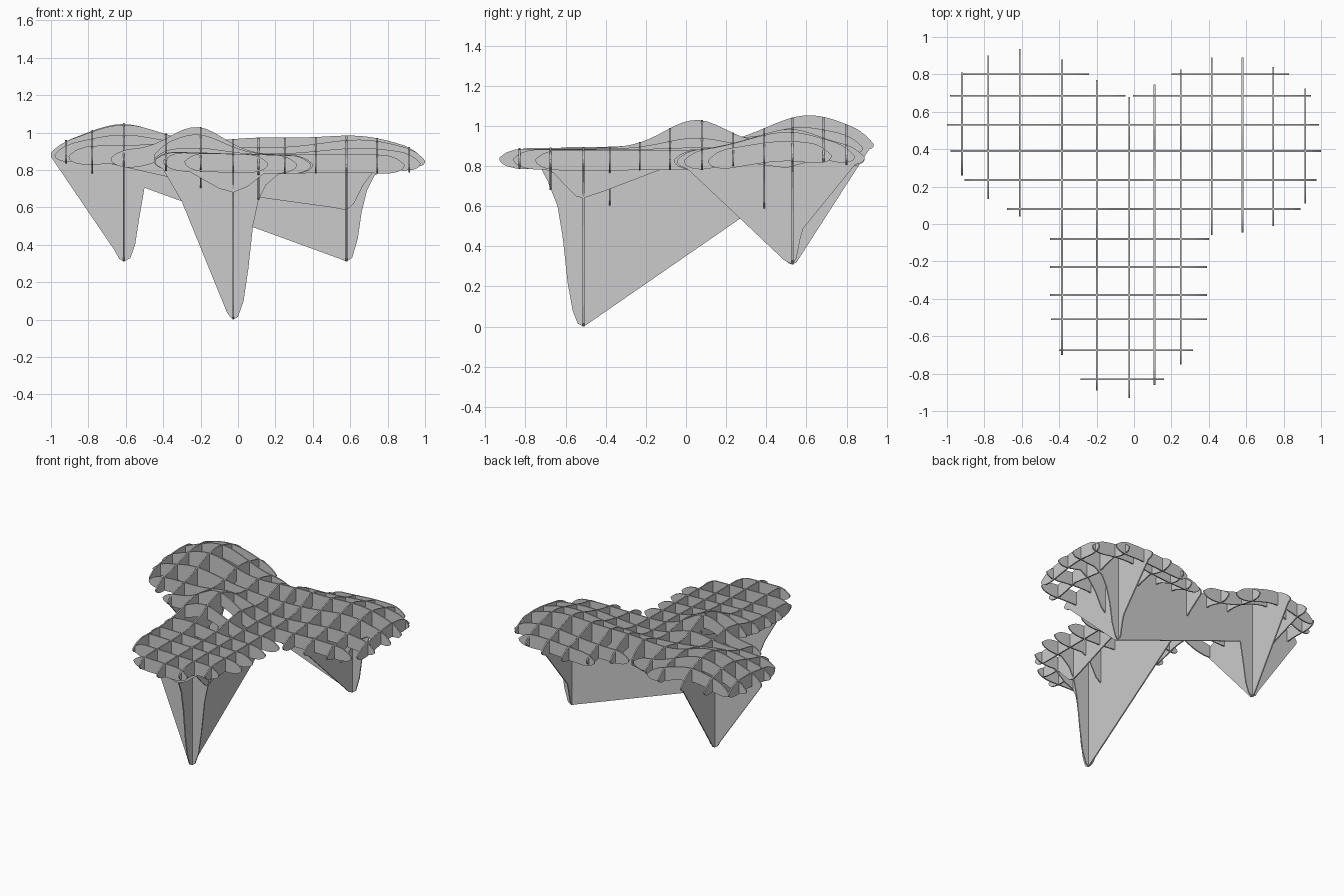
import bpy, math

THICK = 0.009


def bump(x, y, cx, cy, wx, wy, h):
    return h * math.exp(-((x - cx) / wx) ** 2 - ((y - cy) / wy) ** 2)


def canopy(x, y):
    """Height of the rolling upper surface."""
    return (0.885 - 0.025 * x
            + bump(x, y, -0.61, 0.62, 0.30, 0.31, 0.15)    # left crown
            + bump(x, y, -0.22, 0.05, 0.20, 0.22, 0.14)    # middle crown
            + bump(x, y, 0.68, 0.50, 0.33, 0.31, 0.10)     # right crown
            + bump(x, y, 0.12, 0.53, 0.40, 0.14, 0.085))   # bridge ridge


def lerp(profile, u):
    for (a, za), (b, zb) in zip(profile, profile[1:]):
        if a <= u <= b:
            return za + (zb - za) * (u - a) / (b - a)
    return 9.0


def slat(name, axis, pos, lo, hi, profile=()):
    """Upright sheet: canopy top, rounded ends, optional deep lower edge."""
    n = 40
    us = {round(lo + (hi - lo) * i / n, 4) for i in range(n + 1)}
    for e in (0.002, 0.008, 0.02, 0.035):
        us |= {round(lo + e, 4), round(hi - e, 4)}
    us |= {round(p[0], 4) for p in profile if lo < p[0] < hi}
    verts, faces = [], []
    for u in sorted(us):
        x, y = (u, pos) if axis == 'x' else (pos, u)
        t = canopy(x, y)
        k = 1 - min(min(u - lo, hi - u) / 0.12, 1)
        top = t - 0.045 * k ** 2.5
        low = t - 0.05 - 0.05 * math.sqrt(max(0, 1 - k * k))
        low = min(low, lerp(profile, u))
        verts += [(x, y, top), (x, y, min(low, top - 0.004))]
    for i in range(0, len(verts) - 2, 2):
        faces.append((i, i + 1, i + 3, i + 2))
    me = bpy.data.meshes.new(name)
    me.from_pydata(verts, [], faces)
    ob = bpy.data.objects.new(name, me)
    bpy.context.collection.objects.link(ob)
    mod = ob.modifiers.new("thickness", 'SOLIDIFY')
    mod.thickness = THICK
    mod.offset = 0


# lower edges of the cross slats (x, z)
cross_low = {
    0.53: [(-1, .87), (-.66, .37), (-.635, .325), (-.61, .31), (-.575, .33),
           (-.55, .4), (-.53, .53), (-.5, .705), (.545, .325), (.58, .31),
           (.61, .33), (.64, .43), (.66, .57), (.69, .69), (.73, .77),
           (.8, .81), (.97, .825)],
    0.39: [(-.8, .86), (-.65, .825), (.1, .655), (.5, .6), (.58, .585),
           (.62, .62), (.67, .72), (.73, .8), (.8, .84)],
    -0.38: [(-.45, .87), (-.06, .61), (-.025, .6), (.02, .63), (.08, .74), (.2, .83)],
    -0.51: [(-.44, .87), (-.3, .63), (-.06, .04), (-.04, .012), (-.025, 0),
            (0, .015), (.03, .1), (.055, .27), (.08, .5), (.11, .64),
            (.15, .72), (.22, .78), (.37, .83)],
    -0.675: [(-.39, .88), (-.33, .83), (-.1, .70), (-.025, .68), (.05, .71),
             (.15, .79), (.25, .84)],
}

# lower edges of the long slats (y, z)
long_low = {
    -0.78: [(.2, .88), (.53, .78), (.87, .9)],
    -0.61: [(.04, .85), (.49, .34), (.51, .315), (.53, .31), (.55, .32), (.57, .35), (.93, .91)],
    -0.20: [(-.7, .83), (-.6, .75), (-.51, .70), (-.43, .715), (.1, .88)],
    -0.025: [(-.72, .81), (-.68, .7), (-.64, .6), (-.615, .45), (-.59, .22),
             (-.565, .08), (-.54, .015), (-.51, 0), (-.48, .02), (.28, .545), (.68, .83)],
    0.11: [(-.72, .83), (-.6, .7), (-.55, .65), (-.51, .64), (-.42, .67), (0, .83)],
    0.415: [(.05, .85), (.5, .79), (.84, .87)],
    0.58: [(-.04, .83), (.49, .33), (.53, .31), (.55, .34), (.57, .44), (.585, .49), (.87, .84)],
    0.745: [(.05, .85), (.5, .79), (.82, .88)],
}

# slats running left-right: y, x start, x end
cross = [(.80, -.92, -.24), (.80, .20, .83), (.685, -.985, -.045), (.685, -.005, .945),
         (.53, -1, .99), (.39, -.98, 1), (.235, -.905, .975), (.08, -.68, .89),
         (-.08, -.45, .40), (-.23, -.45, .39), (-.38, -.45, .39), (-.51, -.445, .39),
         (-.675, -.40, .315), (-.83, -.285, .16)]
for i, (y, a, b) in enumerate(cross):
    slat(f"cross_slat_{i + 1}", 'x', y, a, b, cross_low.get(y, ()))

# slats running front-back: x, y start, y end
longs = [(-.92, .26, .81), (-.78, .135, .90), (-.61, .04, .935), (-.385, -.70, .88),
         (-.20, -.89, .77), (-.025, -.93, .68), (.11, -.86, .745), (.25, -.75, .825),
         (.415, -.06, .89), (.58, -.045, .89), (.745, -.01, .84), (.915, .11, .725)]
for i, (x, a, b) in enumerate(longs):
    slat(f"long_slat_{i + 1}", 'y', x, a, b, long_low.get(x, ()))
